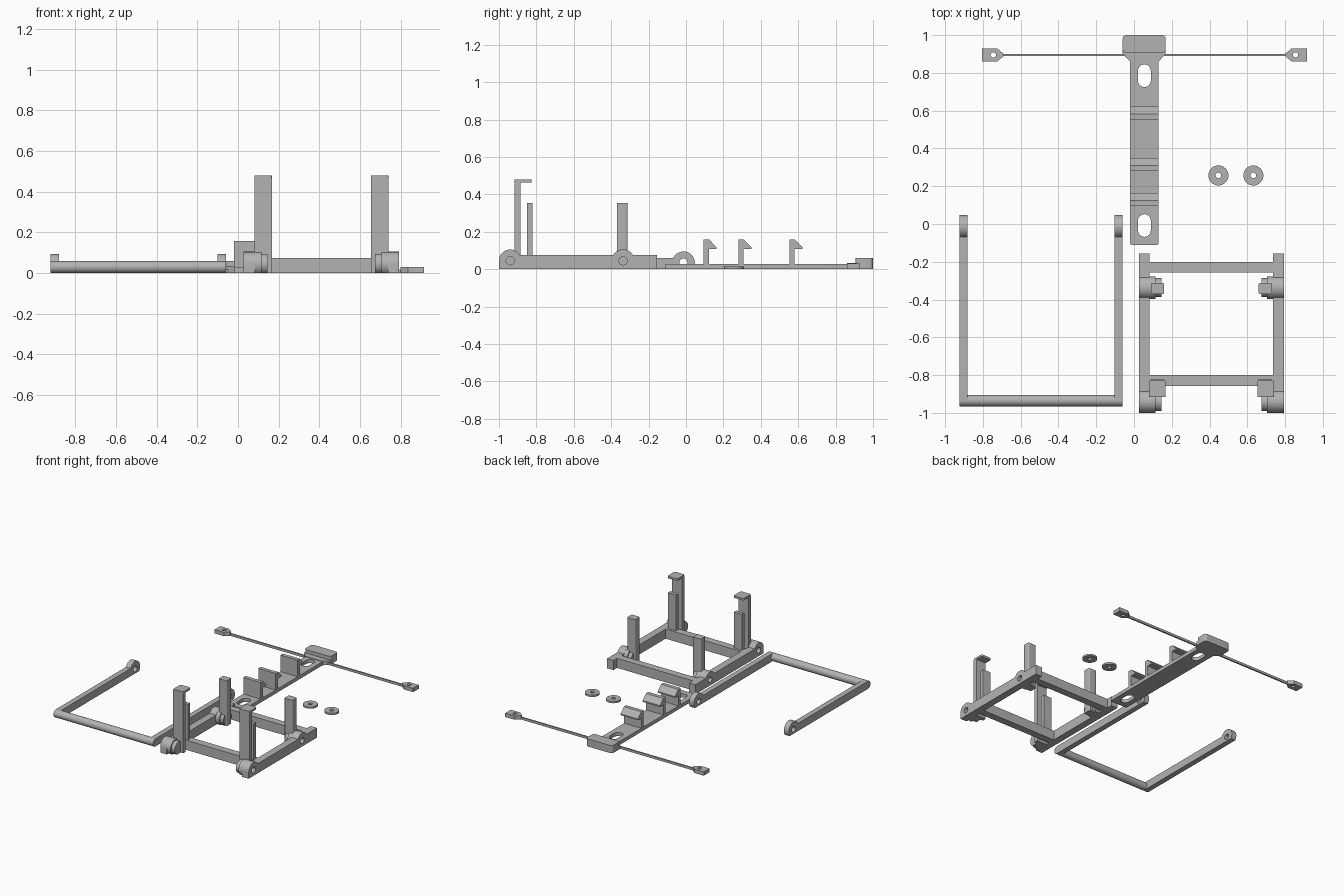
import bpy
import math
from mathutils import Matrix

if "Cube" in bpy.data.objects:
    bpy.data.objects.remove(bpy.data.objects["Cube"])

grey = bpy.data.materials.new("plain grey")
grey.use_nodes = True
grey.diffuse_color = (0.45, 0.45, 0.45, 1)
grey.node_tree.nodes["Principled BSDF"].inputs["Base Color"].default_value = grey.diffuse_color

# Local axes of a profile: X extrudes a (y, z) outline, Z extrudes an (x, y) outline
AXES = {"X": Matrix(((0, 0, 1, 0), (1, 0, 0, 0), (0, 1, 0, 0), (0, 0, 0, 1))),
        "Z": Matrix.Identity(4)}


def arc(cx, cy, r, start=0, end=360, n=24):
    steps = n if end - start == 360 else n + 1
    angles = [math.radians(start + (end - start) * i / n) for i in range(steps)]
    return [(cx + r * math.cos(a), cy + r * math.sin(a)) for a in angles]


def rect(x0, x1, y0, y1, r=0.0):
    if not r:
        return [(x0, y0), (x1, y0), (x1, y1), (x0, y1)]
    return (arc(x1 - r, y1 - r, r, 0, 90, 6) + arc(x0 + r, y1 - r, r, 90, 180, 6)
            + arc(x0 + r, y0 + r, r, 180, 270, 6) + arc(x1 - r, y0 + r, r, 270, 360, 6))


def prism(name, axis, lo, hi, outline, *holes):
    """Extrude an outline with holes between lo and hi along an axis."""
    lo, hi = min(lo, hi), max(lo, hi)
    curve = bpy.data.curves.new(name, "CURVE")
    curve.dimensions = "2D"
    curve.fill_mode = "BOTH"
    curve.extrude = (hi - lo) / 2
    for loop in (outline, *holes):
        spline = curve.splines.new("POLY")
        spline.points.add(len(loop) - 1)
        for point, (u, v) in zip(spline.points, loop):
            point.co = (u, v, 0, 1)
        spline.use_cyclic_u = True
    temp = bpy.data.objects.new(name + "_curve", curve)
    bpy.context.collection.objects.link(temp)
    deps = bpy.context.evaluated_depsgraph_get()
    mesh = bpy.data.meshes.new_from_object(temp.evaluated_get(deps))
    bpy.data.objects.remove(temp)
    mesh.transform(AXES[axis] @ Matrix.Translation((0, 0, (lo + hi) / 2)))
    mesh.materials.clear()
    mesh.materials.append(grey)
    obj = bpy.data.objects.new(name, mesh)
    bpy.context.collection.objects.link(obj)
    # Weld caps to walls, then smooth only the round parts
    bpy.ops.object.select_all(action="DESELECT")
    obj.select_set(True)
    bpy.context.view_layer.objects.active = obj
    bpy.ops.object.mode_set(mode="EDIT")
    bpy.ops.mesh.select_all(action="SELECT")
    bpy.ops.mesh.remove_doubles(threshold=0.0001)
    bpy.ops.mesh.normals_make_consistent(inside=False)
    bpy.ops.object.mode_set(mode="OBJECT")
    bpy.ops.object.shade_smooth_by_angle(angle=math.radians(35))
    return obj


# Handle: two flat arms with pivot eyes, joined by a round grip
eye = arc(-0.013, 0.035, 0.06, -35.7, 155.4)
arm = [(-0.935, 0)] + eye + [(-0.935, 0.06)]
for side, x in (("right", -0.923), ("left", -0.102)):
    prism(f"handle_arm_{side}", "X", x, x + 0.042, arm, arc(-0.013, 0.035, 0.022))
prism("handle_grip", "X", -0.923, -0.06, arc(-0.935, 0.03, 0.03, n=32))

# Latch strip: slotted plate with a rounded pull block
MID = 0.055


def slot(y):
    return arc(MID, y + 0.026, 0.034, 0, 180, 12) + arc(MID, y - 0.026, 0.034, 180, 360, 12)


prism("latch_plate", "Z", 0, 0.028, rect(-0.02, 0.13, -0.11, 0.92, 0.008),
      slot(-0.008), slot(0.785))
prism("latch_block", "Z", 0, 0.06, rect(-0.06, 0.168, 0.905, 1.0, 0.02))
prism("latch_shoulder", "Z", 0, 0.032,
      [(-0.02, 0.86), (0.13, 0.86), (0.168, 0.9), (0.168, 0.93), (-0.06, 0.93), (-0.06, 0.9)])
for i, y in enumerate((0.094, 0.28, 0.553)):
    prism(f"latch_hook_{i + 1}", "X", -0.02, 0.13,
          [(y, 0.02), (y + 0.028, 0.02), (y + 0.028, 0.107), (y + 0.07, 0.107),
           (y + 0.07, 0.117), (y + 0.03, 0.158), (y, 0.158)])

# Thin spring arms ending in drilled tabs
for side, s in (("right", -1), ("left", 1)):
    prism(f"spring_arm_{side}", "Z", 0, 0.018,
          rect(*sorted((MID + s * 0.1, MID + s * 0.77)), 0.889, 0.901))
    tab = [(0.745, 0.889), (0.78, 0.86), (0.86, 0.86), (0.86, 0.93), (0.78, 0.93), (0.745, 0.901)]
    prism(f"spring_tab_{side}", "Z", 0, 0.03,
          [(MID + s * u, v) for u, v in tab], arc(MID + s * 0.8, 0.895, 0.014, n=16))

# Loose washers
for i, x in enumerate((0.447, 0.632)):
    prism(f"washer_{i + 1}", "Z", 0, 0.014, arc(x, 0.257, 0.053, n=32), arc(x, 0.257, 0.015, n=16))

# Frame: side beams with raised pivot bosses, collars and posts, mirrored about its centre
CENTRE = 0.41
FRONT, REAR, PIVOT = -0.94, -0.337, 0.045
beam = ([(-0.155, 0), (-0.155, 0.075)] + arc(REAR, PIVOT, 0.061, 30, 150, 16)
        + arc(FRONT, PIVOT, 0.06, 30, 180, 20) + [(-1.0, 0)])
for side, s in (("right", -1), ("left", 1)):
    def at(offset):
        return CENTRE + s * offset

    def span(a, b):
        return sorted((at(a), at(b)))

    prism(f"frame_beam_{side}", "X", at(0.383), at(0.327), beam,
          arc(FRONT, PIVOT, 0.022), arc(REAR, PIVOT, 0.022))
    for end, y in (("front", FRONT), ("rear", REAR)):
        prism(f"{end}_boss_{side}", "X", at(0.327), at(0.295),
              arc(y, PIVOT, 0.06, -48.5, 228.5, 32))
        prism(f"{end}_collar_{side}", "X", at(0.295), at(0.265),
              arc(y, PIVOT, 0.05, -64, 244, 32))
    # Tall clip post with a cap, a short guide post behind it, and the rear post
    prism(f"clip_post_{side}", "Z", 0, 0.47, rect(*span(0.33, 0.243), -0.917, -0.885))
    prism(f"clip_cap_{side}", "Z", 0.464, 0.48, rect(*span(0.33, 0.243), -0.917, -0.825, 0.01))
    prism(f"guide_post_{side}", "Z", 0, 0.355, rect(*span(0.32, 0.25), -0.85, -0.82))
    prism(f"rear_post_{side}", "Z", 0, 0.355, rect(*span(0.32, 0.25), -0.37, -0.312, 0.008))

for end, y in (("front", -0.857), ("rear", -0.257)):
    prism(f"frame_cross_{end}", "Z", 0, 0.075, rect(0.07, 0.75, y, y + 0.057))
